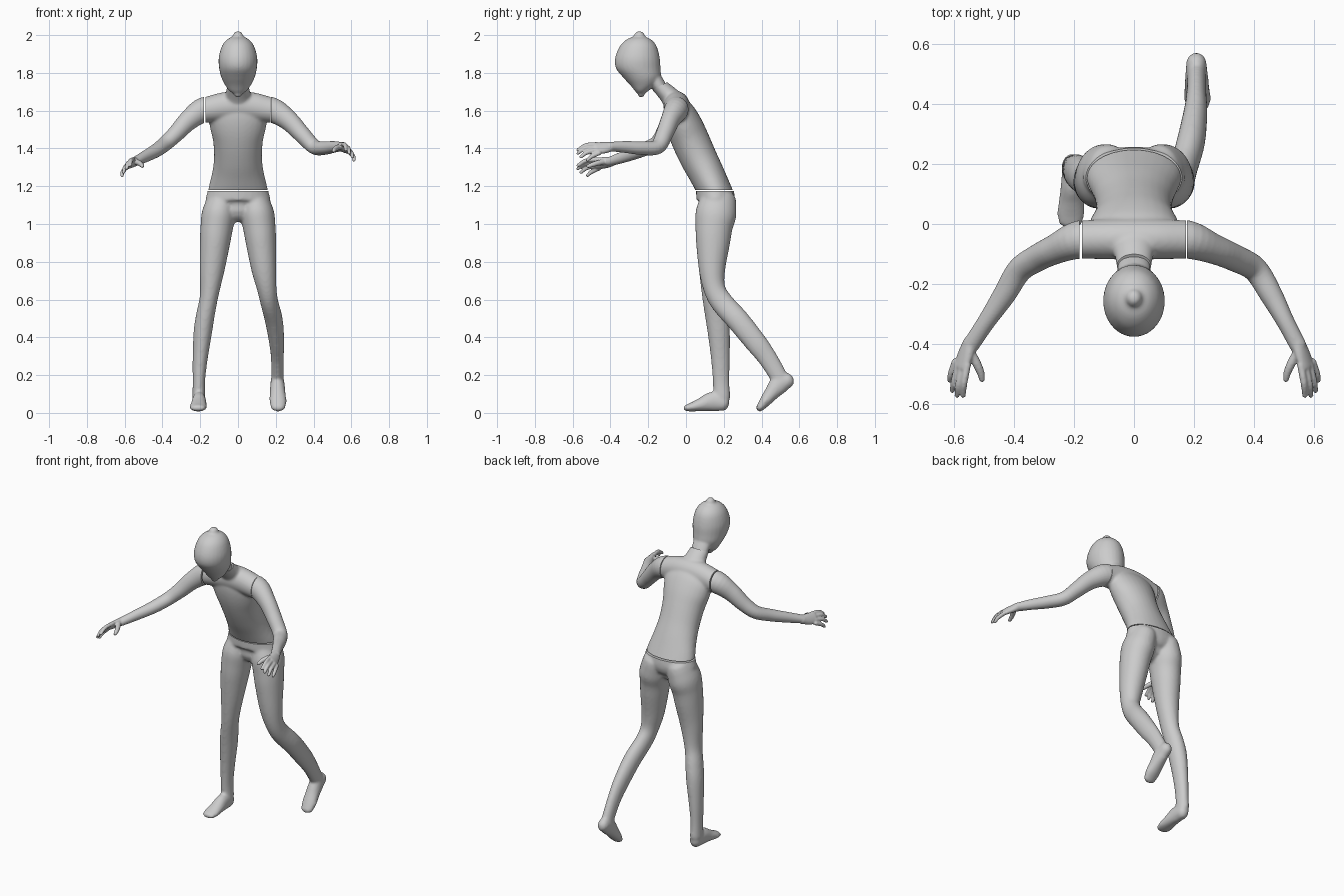
import bpy, bmesh
from math import sin, cos, pi, radians
from mathutils import Vector


def spline(rows, steps=5):
    """Catmull-Rom through rows of (x, y, z, radius_a, radius_b)."""
    P = [Vector(r) for r in rows]
    P = [P[0] * 2 - P[1]] + P + [P[-1] * 2 - P[-2]]
    out = []
    for i in range(1, len(P) - 2):
        a, b, c, d = P[i - 1:i + 3]
        for k in range(steps):
            t = k / steps
            out.append(0.5 * (2 * b + (c - a) * t + (2 * a - 5 * b + 4 * c - d) * t * t
                              + (3 * b - a - 3 * c + d) * t ** 3))
    return out + [P[-2]]


def tube(bm, rows, ref=(1, 0, 0), axis=None, n=28):
    """Round-ended elliptical tube; radius_a lies along ref."""
    S = spline(rows)
    C = [Vector(s[:3]) for s in S]
    rings = []
    for i, s in enumerate(S):
        t = Vector(axis) if axis else (C[min(i + 1, len(C) - 1)] - C[max(i - 1, 0)]).normalized()
        rings.append((C[i], t, abs(s[3]), abs(s[4])))

    def dome(ring, sign):
        c, t, a, b = ring
        return [(c + t * sign * min(a, b) * sin(radians(g)), t, a * cos(radians(g)), b * cos(radians(g)))
                for g in (25, 50, 70, 84)]
    rings = dome(rings[0], -1)[::-1] + rings + dome(rings[-1], 1)
    loops = []
    for c, t, a, b in rings:
        u = Vector(ref) - t * t.dot(Vector(ref))
        u.normalize()
        v = t.cross(u)
        loops.append([bm.verts.new(c + u * a * cos(2 * pi * k / n) + v * b * sin(2 * pi * k / n))
                      for k in range(n)])
    for p, q in zip(loops, loops[1:]):
        for k in range(n):
            bm.faces.new((p[k], p[(k + 1) % n], q[(k + 1) % n], q[k]))
    bm.faces.new(loops[0][::-1])
    bm.faces.new(loops[-1])


def build(name, bm, voxel, smooth, cuts=()):
    """Fuse the tubes into one skin, then slice flat seams (point, outward normal)."""
    bmesh.ops.recalc_face_normals(bm, faces=bm.faces)
    me = bpy.data.meshes.new(name)
    bm.to_mesh(me)
    bm.free()
    ob = bpy.data.objects.new(name, me)
    bpy.context.collection.objects.link(ob)
    m = ob.modifiers.new("fuse", 'REMESH')
    m.mode, m.voxel_size = 'VOXEL', voxel
    m = ob.modifiers.new("soften", 'SMOOTH')
    m.factor, m.iterations = 0.5, smooth
    dg = bpy.context.evaluated_depsgraph_get()
    new = bpy.data.meshes.new_from_object(ob.evaluated_get(dg))
    ob.modifiers.clear()
    bm = bmesh.new()
    bm.from_mesh(new)
    for co, no in cuts:
        bmesh.ops.bisect_plane(bm, geom=bm.verts[:] + bm.edges[:] + bm.faces[:],
                               plane_co=co, plane_no=no, clear_outer=True)
        bmesh.ops.holes_fill(bm, edges=[e for e in bm.edges if e.is_boundary], sides=0)
    bm.to_mesh(new)
    bm.free()
    ob.data = new
    new.name = name
    bpy.ops.object.select_all(action='DESELECT')
    ob.select_set(True)
    bpy.context.view_layer.objects.active = ob
    bpy.ops.object.shade_smooth_by_angle(angle=radians(50))


# Head: egg shape leaning forward, with a neck stub
bm = bmesh.new()
tube(bm, [(0, -.237, 1.688, .022, .018), (0, -.235, 1.705, .046, .036), (0, -.227, 1.735, .068, .068),
          (0, -.233, 1.775, .088, .099), (0, -.253, 1.825, .1, .118), (0, -.257, 1.88, .102, .118),
          (0, -.253, 1.94, .086, .098), (0, -.25, 1.975, .06, .067), (0, -.247, 1.993, .028, .03)],
     axis=(0, 0, 1))
tube(bm, [(0, -.135, 1.72, .054, .036), (0, -.16, 1.755, .056, .04), (0, -.2, 1.8, .06, .05)])
build("head", bm, .007, 5)

# Torso: leaning trunk, shoulder bar and neck
bm = bmesh.new()
tube(bm, [(0, .185, 1.1, .165, .09), (0, .15, 1.18, .158, .09), (0, .107, 1.27, .137, .094),
          (0, .066, 1.35, .127, .098), (0, .025, 1.44, .132, .1), (0, -.008, 1.52, .15, .096),
          (0, -.035, 1.59, .155, .082), (0, -.055, 1.64, .11, .06)])
tube(bm, [(-.24, -.052, 1.6, .064, .066), (-.175, -.052, 1.604, .064, .067), (-.08, -.05, 1.62, .068, .076),
          (0, -.05, 1.625, .07, .078), (.08, -.05, 1.62, .068, .076), (.175, -.052, 1.604, .064, .067),
          (.24, -.052, 1.6, .064, .066)], ref=(0, 1, 0))
tube(bm, [(0, -.045, 1.62, .085, .06), (0, -.085, 1.675, .07, .052), (0, -.14, 1.73, .058, .042),
          (0, -.18, 1.77, .058, .042)])
build("torso", bm, .008, 8, [((0, 0, 1.181), (0, 0, -1)), ((.173, 0, 0), (1, 0, 0)),
                             ((-.173, 0, 0), (-1, 0, 0)), ((0, -.14, 1.73), (0, -.47, .88))])

# Arms with hands; the hand is mirrored and lowered on the left
FINGERS = [((.556, -.47, 1.422), (.567, -.53, 1.417), (.57, -.572, 1.392)),
           ((.572, -.475, 1.408), (.585, -.535, 1.4), (.59, -.572, 1.375)),
           ((.586, -.47, 1.392), (.6, -.525, 1.378), (.606, -.556, 1.355)),
           ((.596, -.46, 1.376), (.61, -.5, 1.357), (.614, -.522, 1.338))]


def arm(name, side, rows, drop, cut):
    bm = bmesh.new()
    tube(bm, rows, ref=(0, 0, 1))

    def place(p):
        return (p[0] * side, p[1], p[2] - drop - max(0, -.41 - p[1]) * drop * .15)
    palm = [((.545, -.395, 1.41), .026, .024), ((.56, -.43, 1.405), .034, .02), ((.577, -.475, 1.4), .037, .015)]
    tube(bm, [(*place(p), a, b) for p, a, b in palm], ref=(.6 * side, 0, -.8))
    for f in FINGERS:
        tube(bm, [(*place(p), r, r) for p, r in zip(f, (.0125, .0115, .009))], ref=(0, 0, 1), n=14)
    thumb = [((.55, -.42, 1.412), .016), ((.525, -.465, 1.404), .015), ((.512, -.495, 1.395), .013),
             ((.507, -.518, 1.387), .01)]
    tube(bm, [(*place(p), r, r) for p, r in thumb], ref=(0, 0, 1), n=14)
    build(name, bm, .0045, 4, [((cut, 0, 0), (-side, 0, 0))])


arm("right_arm", 1, [(.08, -.05, 1.61, .066, .064), (.178, -.052, 1.604, .067, .064), (.265, -.083, 1.55, .054, .05),
                     (.34, -.115, 1.473, .045, .045), (.405, -.152, 1.408, .039, .042),
                     (.457, -.235, 1.402, .036, .038), (.505, -.325, 1.408, .031, .03),
                     (.547, -.405, 1.41, .024, .028)], 0, .176)
arm("left_arm", -1, [(-.08, -.05, 1.61, .066, .064), (-.18, -.052, 1.604, .067, .064), (-.26, -.083, 1.55, .054, .05),
                     (-.325, -.115, 1.482, .045, .045), (-.383, -.155, 1.427, .039, .042),
                     (-.432, -.235, 1.39, .036, .038), (-.492, -.325, 1.357, .031, .03),
                     (-.545, -.405, 1.33, .024, .028)], .08, -.181)

# Hips and both legs
bm = bmesh.new()
tube(bm, [(0, .152, 1.25, .155, .1), (0, .153, 1.18, .16, .1), (0, .157, 1.12, .17, .1),
          (0, .15, 1.085, .12, .075)])


def thigh(s):
    return [(s * .085, .17, 1.12, .08, .098), (s * .102, .158, 1.05, .09, .108), (s * .113, .148, .98, .086, .098),
            (s * .122, .143, .9, .08, .09), (s * .137, .138, .76, .066, .07)]


# standing left leg and foot
tube(bm, thigh(-1) + [(-.153, .143, .62, .049, .058), (-.172, .16, .52, .049, .06), (-.186, .173, .43, .049, .059),
                      (-.2, .182, .29, .04, .05), (-.207, .186, .17, .033, .044), (-.207, .19, .08, .034, .044)])
tube(bm, [(-.205, .195, .052, .034, .043), (-.206, .14, .06, .037, .052), (-.208, .08, .044, .042, .036),
          (-.211, .035, .032, .046, .025), (-.212, .004, .026, .04, .018)])
# trailing right leg and foot
tube(bm, thigh(1) + [(.152, .15, .66, .052, .058), (.166, .19, .585, .047, .06), (.19, .275, .49, .047, .061),
                     (.205, .37, .372, .04, .058), (.208, .425, .3, .034, .052), (.209, .472, .225, .032, .048),
                     (.209, .5, .175, .033, .046)])
tube(bm, [(.208, .537, .172, .034, .041), (.209, .493, .15, .038, .052), (.21, .45, .1, .042, .039),
          (.212, .418, .06, .045, .03), (.212, .392, .028, .038, .021)])
build("hips_and_legs", bm, .008, 8, [((0, 0, 1.174), (0, 0, 1))])
